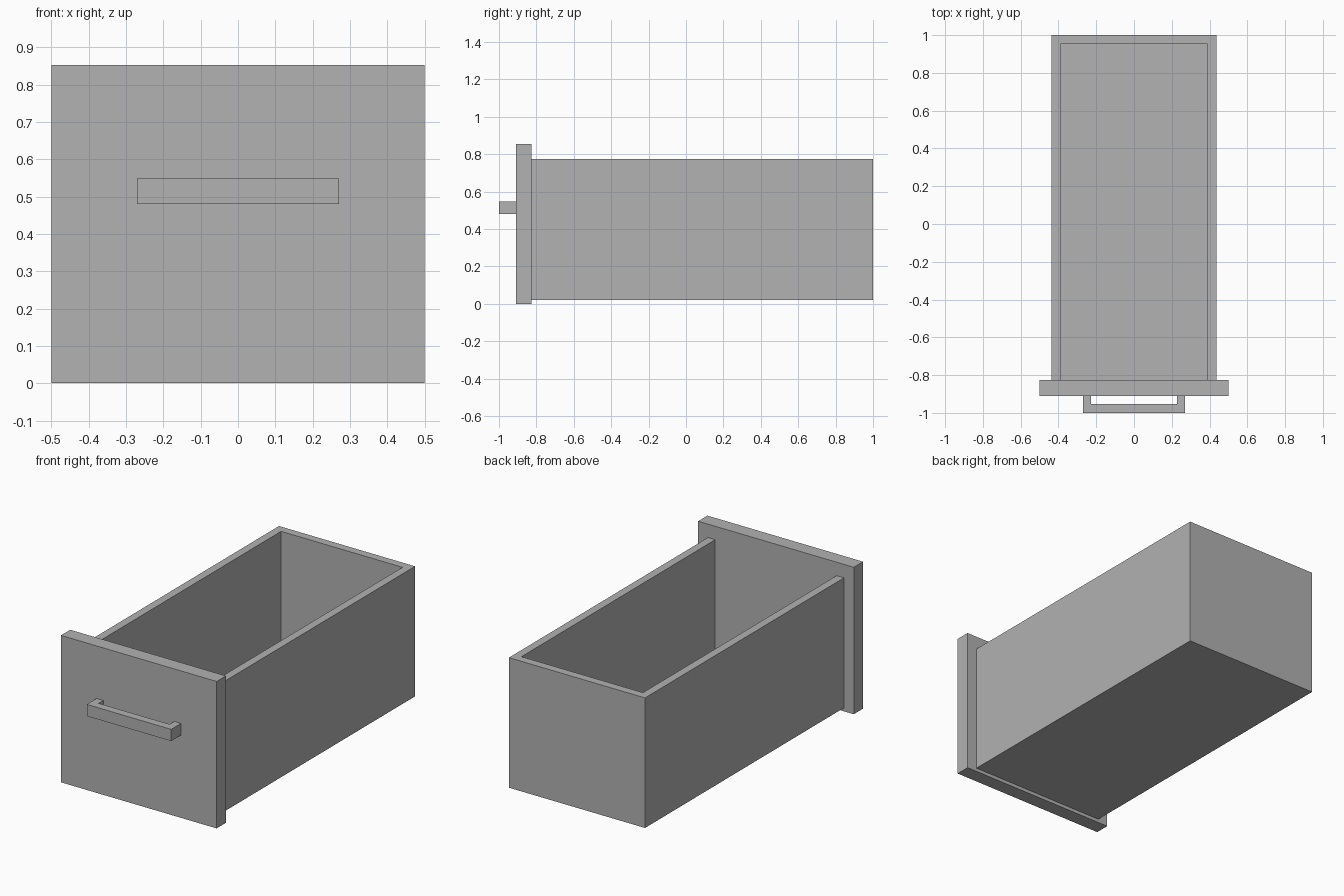
import bpy
import bmesh

if "Cube" in bpy.data.objects:
    bpy.data.objects.remove(bpy.data.objects["Cube"], do_unlink=True)

grey = bpy.data.materials.new("plain grey")
grey.use_nodes = True
colour = (0.445, 0.445, 0.445, 1)
grey.diffuse_color = colour
grey.node_tree.nodes["Principled BSDF"].inputs["Base Color"].default_value = colour


def prism(name, outline, bottom, top):
    """Extrude a plan outline from bottom to top, flat shaded."""
    bm = bmesh.new()
    face = bm.faces.new([bm.verts.new((x, y, bottom)) for x, y in outline])
    extruded = bmesh.ops.extrude_face_region(bm, geom=[face])["geom"]
    for v in extruded:
        if isinstance(v, bmesh.types.BMVert):
            v.co.z = top
    bmesh.ops.recalc_face_normals(bm, faces=bm.faces)
    mesh = bpy.data.meshes.new(name)
    bm.to_mesh(mesh)
    bm.free()
    mesh.materials.append(grey)
    obj = bpy.data.objects.new(name, mesh)
    bpy.context.collection.objects.link(obj)
    return obj


def mirrored(half):
    """Complete a right-hand path with its left-right reflection."""
    return half + [(-x, y) for x, y in reversed(half)]


def u_shape(outer, inner, open_y, outer_y, inner_y):
    """Plan of a U with its open end at open_y."""
    return mirrored([(inner, inner_y), (inner, open_y),
                     (outer, open_y), (outer, outer_y)])


FRONT, BACK = -0.91, -0.825

# Drawer front
prism("drawer_front", mirrored([(0.5, FRONT), (0.5, BACK)]), 0, 0.853)

# Side and back walls in one continuous U
prism("drawer_walls", u_shape(0.437, 0.39, BACK, 1.0, 0.952), 0.02, 0.775)

# Floor panel fitted between the walls
prism("drawer_floor", mirrored([(0.39, BACK), (0.39, 0.952)]), 0.02, 0.067)

# Bar handle with two short legs
prism("handle", u_shape(0.271, 0.228, FRONT, -1.0, -0.953), 0.48, 0.548)
